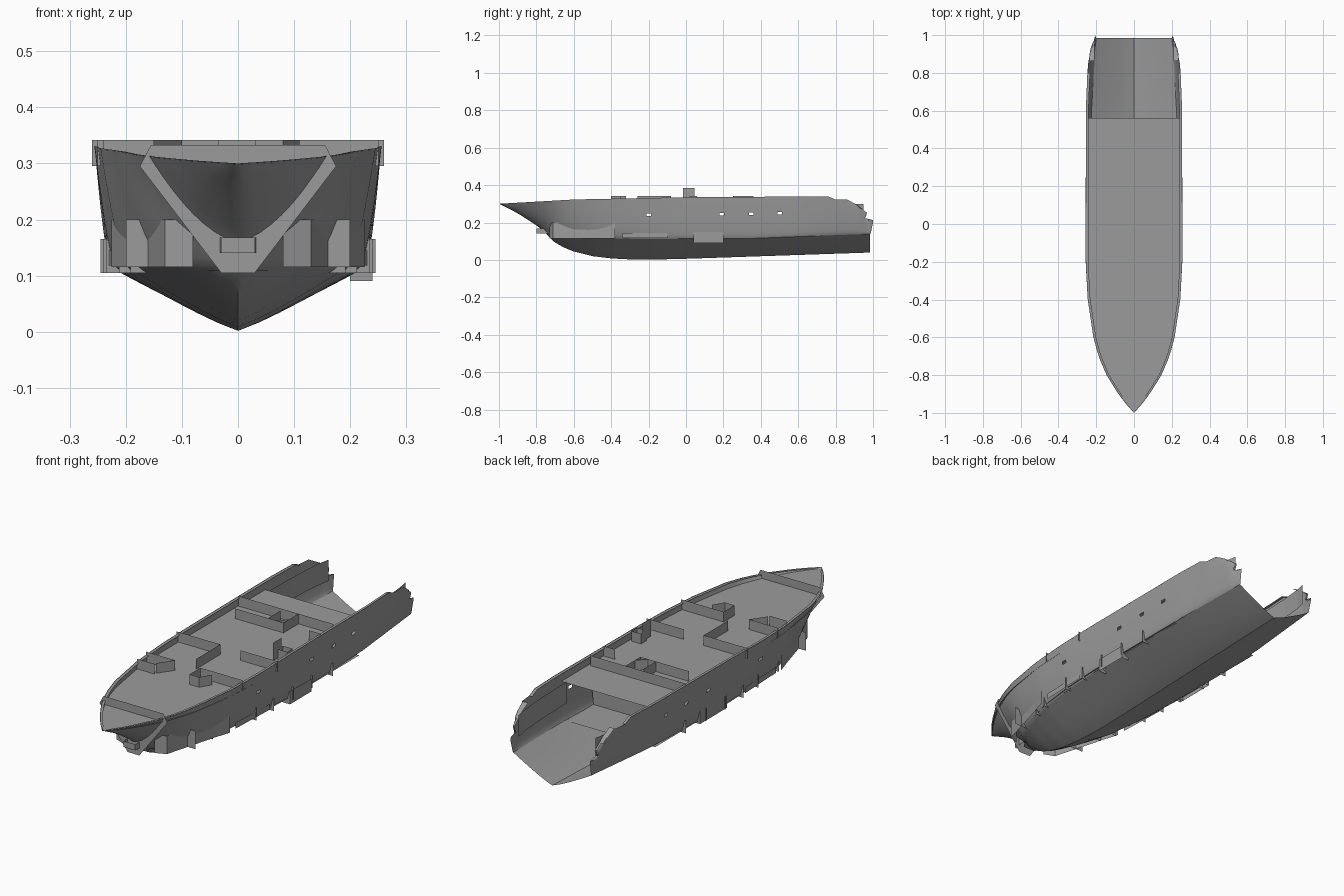
import bpy, bmesh, math
from mathutils import Vector

cube = bpy.data.objects.get("Cube")
if cube:
    bpy.data.objects.remove(cube)

grey = bpy.data.materials.new("hull grey")
grey.use_nodes = True
grey.diffuse_color = (0.33, 0.33, 0.33, 1)
grey.node_tree.nodes["Principled BSDF"].inputs["Base Color"].default_value = (0.33, 0.33, 0.33, 1)


def curve(points):
    """Piecewise linear lookup through a few points."""
    def look(t):
        for (a, p), (b, q) in zip(points, points[1:]):
            if t <= b:
                return p + (q - p) * max(0, t - a) / (b - a)
        return points[-1][1]
    return look


keel = curve([(-.72, .11), (-.7, .093), (-.65, .065), (-.6, .045), (-.5, .02), (-.4, .008), (-.25, 0), (0, .006), (1, .04)])
chine_w = curve([(-.72, 0), (-.7, .045), (-.65, .09), (-.6, .12), (-.5, .16), (-.4, .19), (-.2, .215), (0, .225), (.6, .225), (1, .2)])
chine_z = curve([(-1, .3), (-.9, .25), (-.77, .165), (-.72, .11), (.35, .115), (1, .14)])
sheer_w = curve([(-1, 0), (-.95, .045), (-.9, .083), (-.8, .145), (-.7, .188), (-.6, .215), (-.4, .245), (-.2, .256), (.6, .255), (.8, .247), (.93, .235), (1, .21)])
sheer_z = curve([(-1, .3), (-.6, .323), (0, .335), (.78, .34), (.8, .322), (1, .322)])
stern_y = curve([(.13, .985), (.2, 1), (.215, 1), (.22, .955), (.25, .97), (.32, .88), (.33, .8), (.34, .8)])


def finish(name, bm, smooth=False):
    bmesh.ops.remove_doubles(bm, verts=bm.verts, dist=.0005)
    me = bpy.data.meshes.new(name)
    bm.to_mesh(me)
    bm.free()
    me.materials.append(grey)
    ob = bpy.data.objects.new(name, me)
    bpy.context.collection.objects.link(ob)
    if smooth:
        bpy.context.view_layer.objects.active = ob
        ob.select_set(True)
        bpy.ops.object.shade_smooth_by_angle(angle=math.radians(35))
        ob.select_set(False)
    return ob


def loft(name, stations, rows, point, hole=lambda y, v: False, sides=(1, -1)):
    bm = bmesh.new()
    for s in sides:
        grid = [[bm.verts.new(point(y, v, s)) for v in rows] for y in stations]
        for i in range(len(stations) - 1):
            for j in range(len(rows) - 1):
                if hole((stations[i] + stations[i + 1]) / 2, (rows[j] + rows[j + 1]) / 2):
                    continue
                quad = [grid[i][j], grid[i + 1][j], grid[i + 1][j + 1], grid[i][j + 1]]
                bm.faces.new(quad if s > 0 else quad[::-1])
    return finish(name, bm, True)


def panel(name, corners):
    bm = bmesh.new()
    bm.faces.new([bm.verts.new(c) for c in corners])
    return finish(name, bm)


def wall(name, path, low, high):
    """Upright sheet following a plan path."""
    bm = bmesh.new()
    cols = [(bm.verts.new((x, y, low)), bm.verts.new((x, y, high))) for x, y in path]
    for (a, b), (c, d) in zip(cols, cols[1:]):
        bm.faces.new((a, c, d, b))
    return finish(name, bm)


# Hull bottom: shallow V with a rounded forefoot
def bottom_point(y, v, s):
    zk, zc = keel(y), chine_z(y)
    return Vector((s * chine_w(y) * v, min(y, .985), zk + (zc - zk) * v ** 1.15))


fore = [-.72 + .02 * i for i in range(17)]
loft("hull_bottom", fore + [-.38 + .1 * i for i in range(14)] + [.985], [i / 6 for i in range(7)], bottom_point)


# Topsides: flared at the bow, stepped at the stern, pierced by portholes
def side_point(y, v, s):
    z = chine_z(y) + (sheer_z(y) - chine_z(y)) * v
    x = chine_w(y) + (sheer_w(y) - chine_w(y)) * v ** .6
    return Vector((s * x, min(y, stern_y(z)), z))


ports = (-.2, .19, .35, .5)
stations = [-1 + .04 * i for i in range(46)] + [.8 + .01 * i for i in range(21)]
stations = sorted([y for y in stations if all(abs(y - p) > .012 for p in ports)]
                  + [p + d for p in ports for d in (-.012, .012)])
rows = [0, .04, .1, .2, .3, .4, .46, .51, .56, .62, .75, .85, 1]
loft("topsides", stations, rows, side_point,
     lambda y, v: .56 < v < .62 and any(abs(y - p) < .012 for p in ports))


# Main deck, sitting just below the rim
DECK = .295
deck_y = [-.985 + .05 * i for i in range(31)] + [.56]


def deck_point(y, v, s):
    return Vector((s * v * max(0, sheer_w(y) - .004), y, DECK))


loft("main_deck", deck_y, [0, 1], deck_point)


# Rim along the deck edge
def rim_point(y, v, s):
    return Vector((s * max(0, sheer_w(y) - .014 * v), y, sheer_z(y) - .002))


loft("deck_rim", [-1 + .04 * i for i in range(46)], [0, 1], rim_point)


# Lower floor at the level of the chine
def floor_point(y, v, s):
    return Vector((s * v * max(.03, chine_w(y) + .008), y, .118))


loft("lower_floor", [-.74 + .05 * i for i in range(26)] + [.56], [0, 1], floor_point)

# Bow bulkhead reaching below the stem
panel("bow_bulkhead", [(-.03, -.77, .105), (.03, -.77, .105), (.175, -.77, .295),
                       (.155, -.77, .333), (-.155, -.77, .333), (-.175, -.77, .295)])
wall("stem_box", [(-.035, -.72), (-.03, -.8), (.03, -.8), (.035, -.72)], .14, .168)

# Partitions standing on the main deck
TOP = .342
partitions = [
    [(-.25, .36), (.24, .36)],
    [(-.19, .25), (.06, .25), (.06, .36)],
    [(-.02, .25), (-.02, .34)],
    [(.02, .25), (.06, .29)],
    [(.19, .25), (.25, .25)],
    [(-.26, -.08), (-.035, -.08), (-.035, -.26)],
    [(.07, -.08), (.26, -.08)],
    [(-.25, -.32), (-.1, -.32), (-.15, -.39)],
    [(.25, -.32), (.03, -.32), (.03, -.4), (.08, -.4), (.11, -.35)],
    [(-.24, -.4), (-.15, -.4)],
]
for path in partitions:
    wall("deck_partition", path, DECK, TOP)

# Small locker and vent fin beside the helm
wall("locker", [(.19, .02), (.24, .02), (.24, .06), (.19, .06), (.19, .02)], DECK, TOP)
panel("vent_fin", [(.192, -.015, TOP - .04), (.192, .045, TOP - .04), (.192, .045, .385), (.192, -.015, .385)])

# Lower cabin walls and frames that stand proud of the sides
for s in (1, -1):
    wall("fore_cabin_wall", [(s * .08, -.73), (s * .13, -.71), (s * .2, -.46), (s * .225, -.38)], .115, .2)
    wall("fore_cabin_front", [(s * .12, -.6), (s * .2, -.6)], .115, .2)
    for y in (-.46, -.38, -.2, -.08, .06, .2, .35):
        wall("side_frame", [(s * (chine_w(y) - .08), y), (s * (chine_w(y) + .02), y)], .105, .165)
    wall("side_bench", [(s * .225, -.34), (s * .235, -.1)], .118, .145)

    # Inner bulwark and cap at the open stern
    bulwark = [(s * (sheer_w(y) - .03), y) for y in (.56, .7, .8, .9, .95)]
    wall("stern_bulwark", bulwark, .2, .3)
wall("left_side_box", [(.2, .04), (.24, .04), (.24, .2), (.2, .2)], .09, .15)
wall("right_side_box", [(-.2, .04), (-.24, .04), (-.24, .24), (-.2, .24)], .105, .165)

# Full-height bulkheads under the deck
for y in (-.32, -.08, .36):
    w = chine_w(y)
    panel("lower_bulkhead", [(-w, y, .118), (w, y, .118), (w + .02, y, DECK), (-w - .02, y, DECK)])
